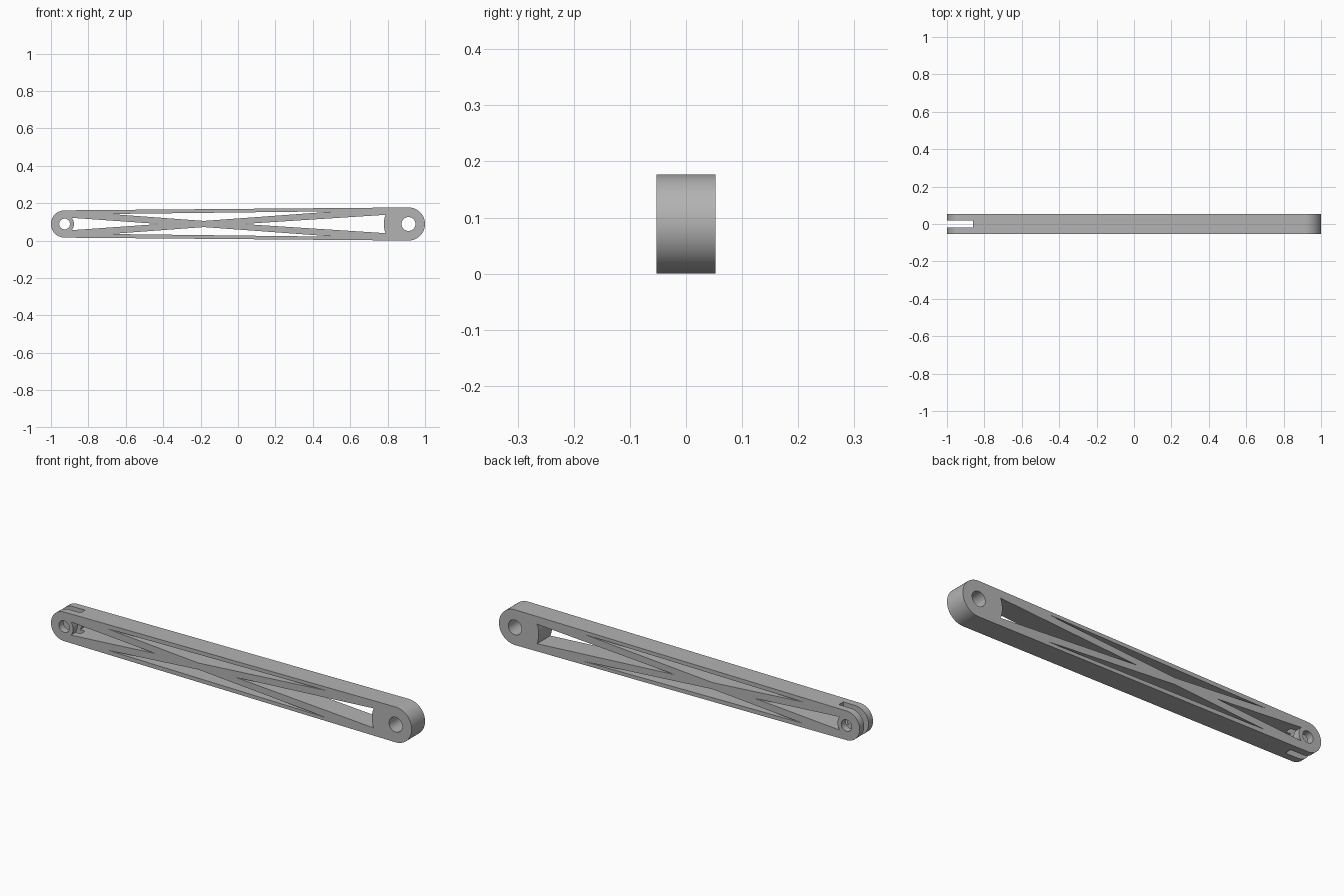
import bpy, bmesh, math

if "Cube" in bpy.data.objects:
    bpy.data.objects.remove(bpy.data.objects["Cube"])

MID = 0.0885          # height of the arm's centre line
HALF = 0.053          # half thickness
SMALL_X, SMALL_R = -0.927, 0.073
BIG_X, BIG_R = 0.9115, 0.0885

grey = bpy.data.materials.new("plain_grey")
grey.use_nodes = True
colour = (0.45, 0.45, 0.45, 1)
grey.diffuse_color = colour
grey.node_tree.nodes["Principled BSDF"].inputs["Base Color"].default_value = colour


def arc(x, r, start, end, steps):
    """Points on an arc about (x, 0), angles in radians."""
    angles = [start + (end - start) * i / steps for i in range(steps + 1)]
    return [(x + r * math.cos(a), r * math.sin(a)) for a in angles]


def prism(name, outlines, y0, y1):
    """Extrude closed outlines (x, height from centre line) along y."""
    bm = bmesh.new()
    for pts in outlines:
        face = bm.faces.new([bm.verts.new((x, y0, MID + z)) for x, z in pts])
        out = bmesh.ops.extrude_face_region(bm, geom=[face])
        verts = [g for g in out["geom"] if isinstance(g, bmesh.types.BMVert)]
        bmesh.ops.translate(bm, verts=verts, vec=(0, y1 - y0, 0))
    bmesh.ops.recalc_face_normals(bm, faces=bm.faces)
    mesh = bpy.data.meshes.new(name)
    bm.to_mesh(mesh)
    bm.free()
    mesh.materials.append(grey)
    obj = bpy.data.objects.new(name, mesh)
    bpy.context.collection.objects.link(obj)
    return obj


def cut(target, cutter):
    """Subtract the cutter and discard it."""
    cutter.hide_render = True
    mod = target.modifiers.new("cut", "BOOLEAN")
    mod.operation, mod.solver, mod.object = "DIFFERENCE", "EXACT", cutter
    bpy.context.view_layer.objects.active = target
    bpy.ops.object.modifier_apply(modifier=mod.name)
    bpy.data.objects.remove(cutter)


# Tapered body with a round end about each pivot
tilt = math.asin((BIG_R - SMALL_R) / (BIG_X - SMALL_X))
side = math.pi / 2 + tilt
body = prism("link_arm",
             [arc(BIG_X, BIG_R, -side, side, 40)
              + arc(SMALL_X, SMALL_R, side, 2 * math.pi - side, 40)],
             -HALF, HALF)

# Pivot holes
holes = [arc(SMALL_X, 0.029, 0, 2 * math.pi, 40)[:-1],
         arc(BIG_X, 0.037, 0, 2 * math.pi, 40)[:-1]]

# End windows, each wrapping a round boss and tapering to a point
a = math.asin(0.033 / 0.05)
small_window = arc(SMALL_X, 0.05, -a, a, 12) + [(-0.42, 0)]
b = math.asin(0.049 / 0.132)
big_window = arc(BIG_X, 0.132, math.pi - b, math.pi + b, 12) + [(0.025, 0)]

# Slim windows between the crossed braces and the rails
slim = [[(-0.685, s * 0.0535), (-0.183, s * 0.0165), (0.528, s * 0.068)]
        for s in (1, -1)]

cut(body, prism("window_cutter", holes + [small_window, big_window] + slim, -0.1, 0.1))

# Fork slot in the small end
slot = [(-1.1, -0.2), (-0.86, -0.2), (-0.86, 0.2), (-1.1, 0.2)]
cut(body, prism("slot_cutter", [slot], -0.0175, 0.0175))

# Smooth round ends, sharp edges elsewhere
bpy.ops.object.select_all(action="DESELECT")
body.select_set(True)
bpy.context.view_layer.objects.active = body
bpy.ops.object.shade_smooth_by_angle(angle=math.radians(30))
